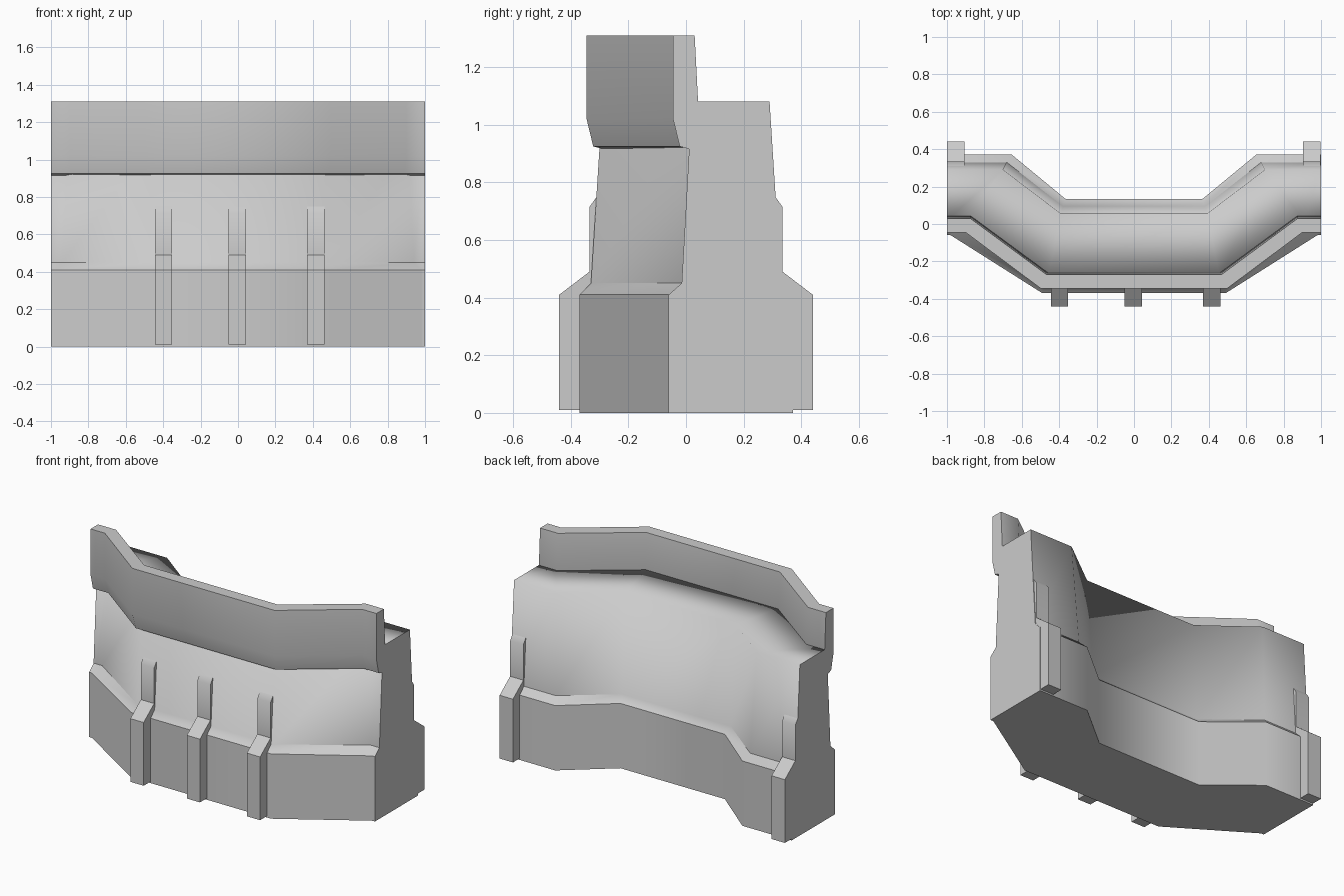
import bpy, bmesh, math

if "Cube" in bpy.data.objects:
    bpy.data.objects.remove(bpy.data.objects["Cube"])


def finish(name, bm, soft_above=None):
    bmesh.ops.recalc_face_normals(bm, faces=bm.faces)
    for f in bm.faces:
        f.smooth = True
    for e in bm.edges:
        sharp = e.calc_face_angle(0) > math.radians(42)
        cap = any(abs(f.normal.x) > 0.99 for f in e.link_faces)
        high = soft_above is not None and all(v.co.z > soft_above for v in e.verts)
        e.smooth = not (cap or (sharp and not high))
    me = bpy.data.meshes.new(name)
    bm.to_mesh(me)
    bm.free()
    ob = bpy.data.objects.new(name, me)
    bpy.context.collection.objects.link(ob)
    return ob


def loft(name, rings, soft_above=None):
    """Skin a closed solid through equal-length rings of points."""
    bm = bmesh.new()
    vs = [[bm.verts.new(p) for p in r] for r in rings]
    n = len(vs[0])
    for a, b in zip(vs, vs[1:]):
        for i in range(n):
            j = (i + 1) % n
            bm.faces.new((a[i], a[j], b[j], b[i]))
    bm.faces.new(vs[0])
    bm.faces.new(vs[-1])
    return finish(name, bm, soft_above)


def mirrored(half):
    """Half the stations (left end to middle) plus their mirror image in x."""
    return half + [[(-x, y, z) for x, y, z in r] for r in reversed(half)]


# Wall body: for each level z, the (x, y) of end, outer bend, inner bend
levels = [
    (0.00, [(-1, -.06), (-.98, -.06), (-.49, -.37)]),
    (0.41, [(-1, -.06), (-.98, -.06), (-.49, -.37)]),
    (0.45, [(-1, -.015), (-.94, -.015), (-.475, -.33)]),
    (1.08, [(-1, .02), (-.91, .02), (-.46, -.29)]),
    (1.08, [(-1, .29), (-.70, .29), (-.39, .055)]),
    (0.45, [(-1, .33), (-.68, .33), (-.38, .095)]),
    (0.41, [(-1, .372), (-.655, .372), (-.365, .133)]),
    (0.00, [(-1, .372), (-.655, .372), (-.365, .133)]),
]
loft("wall_body", mirrored([[(*p[s], z) for z, p in levels] for s in range(3)]), 0.9)

# Armour rail along the top front edge
section = [(-.045, 1.31), (-.045, 1.02), (-.022, .925),
           (.015, .915), (.045, 1.02), (.03, 1.31)]
loft("top_rail", mirrored([
    [(-1, v, z) for v, z in section],
    [(-.885 + v / 3, v, z) for v, z in section],
    [(-.48 + v * .4, v - .3, z) for v, z in section],
]))

# Support ribs: three on the front, one at each end of the back
rib = [(.29, .01), (.44, .01), (.44, .41), (.335, .49),
       (.335, .715), (.31, .75), (.29, .75)]
for name, x0, x1, side in [("front_rib_left", -.445, -.352, -1),
                           ("front_rib_middle", -.05, .042, -1),
                           ("front_rib_right", .37, .463, -1),
                           ("back_rib_left", -1, -.907, 1),
                           ("back_rib_right", .903, .996, 1)]:
    loft(name, [[(x, side * y, z) for y, z in rib] for x in (x0, x1)])
